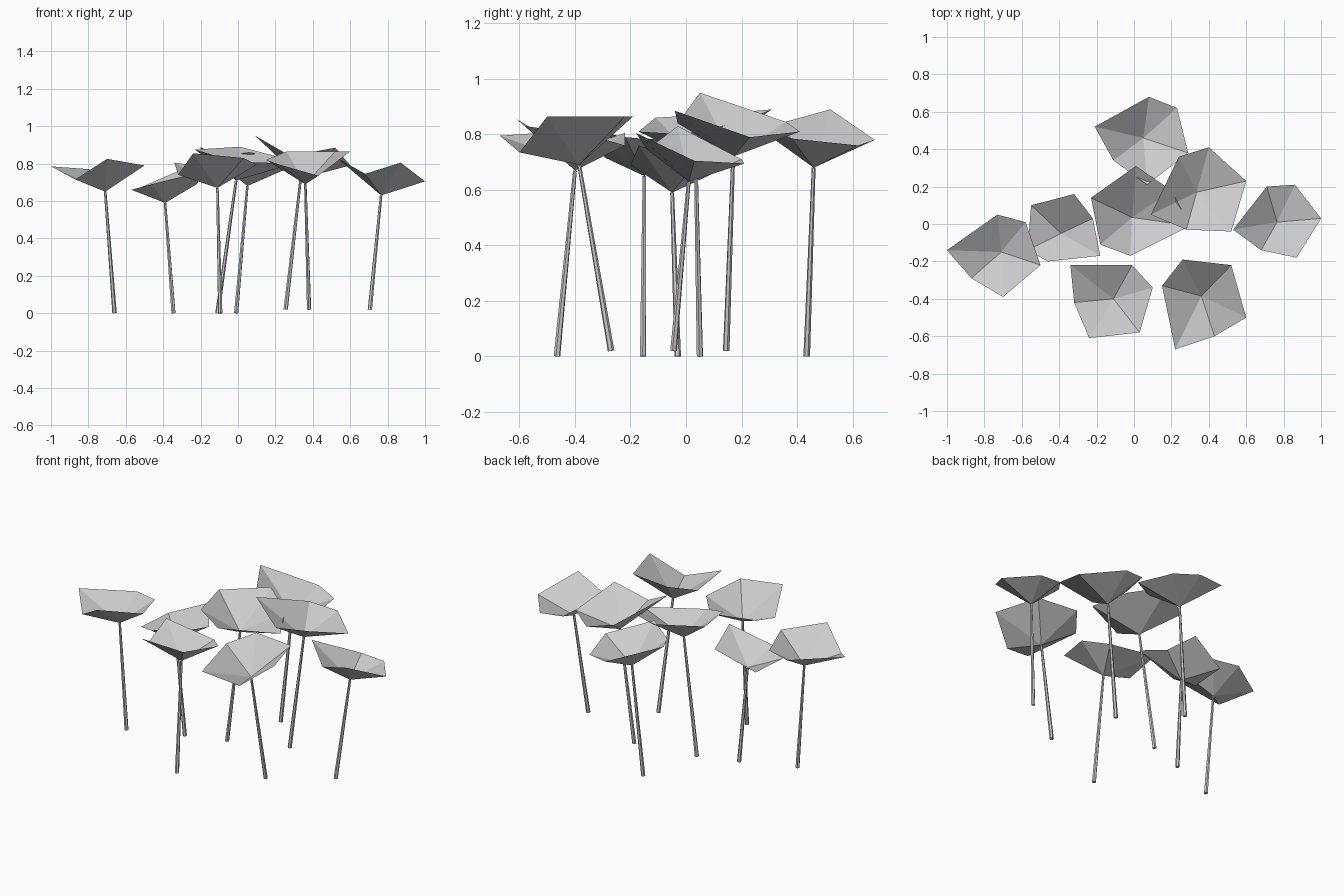
import bpy
import bmesh
from mathutils import Vector

# Remove the default object
cube = bpy.data.objects.get("Cube")
if cube:
    bpy.data.objects.remove(cube, do_unlink=True)


def make_material(name, value):
    """One flat grey shared by leaves and stems."""
    material = bpy.data.materials.new(name)
    material.use_nodes = True
    colour = (value, value, value, 1)
    material.diffuse_color = colour
    shader = next(n for n in material.node_tree.nodes if n.type == "BSDF_PRINCIPLED")
    shader.inputs["Base Color"].default_value = colour
    return material


grey = make_material("plain grey", .6)


def add_object(name, bm):
    mesh = bpy.data.meshes.new(name)
    bm.normal_update()
    bm.to_mesh(mesh)
    bm.free()
    mesh.materials.append(grey)
    obj = bpy.data.objects.new(name, mesh)
    bpy.context.scene.collection.objects.link(obj)
    return obj


def add_leaf(name, apex, rim):
    """Shallow faceted bowl: a fan from the stem tip to a six-cornered rim."""
    bm = bmesh.new()
    tip = bm.verts.new(apex)
    corners = [bm.verts.new(point) for point in rim]
    for here, after in zip(corners, corners[1:] + corners[:1]):
        bm.faces.new((tip, after, here))
    return add_object(name + "_leaf", bm)


def add_stem(name, foot, apex):
    """Slim tapered stalk leaning from its foot to the leaf."""
    foot, apex = Vector(foot), Vector(apex)
    axis = apex - foot
    bm = bmesh.new()
    bmesh.ops.create_cone(bm, cap_ends=True, segments=6, radius1=.012,
                          radius2=.007, depth=axis.length)
    bm.transform(axis.to_track_quat("Z", "Y").to_matrix().to_4x4())
    bmesh.ops.translate(bm, verts=bm.verts, vec=(foot + apex) / 2)
    return add_object(name + "_stem", bm)


def add_plant(name, foot, apex, *rim):
    """Rim corners run clockwise when seen from above."""
    add_stem(name, foot, apex)
    add_leaf(name, apex, rim)


# Back row
add_plant("back", (-.01, .435, 0), (.05, .46, .68),
          (-.21, .52, .89), (.08, .68, .78), (.23, .62, .76),
          (.29, .38, .785), (.07, .21, .86), (-.11, .34, .84))
add_plant("back_left", (.255, .145, .02), (.335, .17, .72),
          (.24, .36, .845), (.4, .41, .81), (.6, .23, .79),
          (.52, -.04, .885), (.28, -.03, .84), (.09, .05, .95))

# Middle row
add_plant("far_left", (.705, -.045, .02), (.765, .01, .63),
          (.71, .2, .71), (.86, .21, .695), (1, .03, .705),
          (.87, -.18, .805), (.68, -.14, .745), (.53, -.03, .83))
add_plant("centre", (-.11, .05, 0), (-.01, .035, .71),
          (-.23, .14, .875), (.01, .31, .89), (.2, .18, .84),
          (.3, -.01, .8), (-.02, -.17, .81), (-.18, -.11, .86))
add_plant("middle_right", (-.345, -.03, 0), (-.39, -.05, .59),
          (-.55, .1, .66), (-.32, .16, .76), (-.22, .03, .69),
          (-.18, -.17, .76), (-.46, -.2, .69), (-.57, -.14, .66))
add_plant("far_right", (-.66, -.155, 0), (-.71, -.15, .65),
          (-.73, .05, .765), (-.58, .01, .77), (-.5, -.22, .79),
          (-.7, -.39, .825), (-.87, -.29, .715), (-1, -.14, .785))

# Front row
add_plant("front_right", (-.095, -.465, 0), (-.11, -.4, .67),
          (-.34, -.22, .805), (-.01, -.22, .76), (.1, -.34, .795),
          (.03, -.58, .83), (-.24, -.61, .855), (-.32, -.42, .74))
add_plant("front_left", (.38, -.27, .02), (.36, -.385, .69),
          (.26, -.19, .865), (.52, -.22, .865), (.6, -.5, .865),
          (.43, -.6, .735), (.22, -.67, .795), (.15, -.33, .82))
